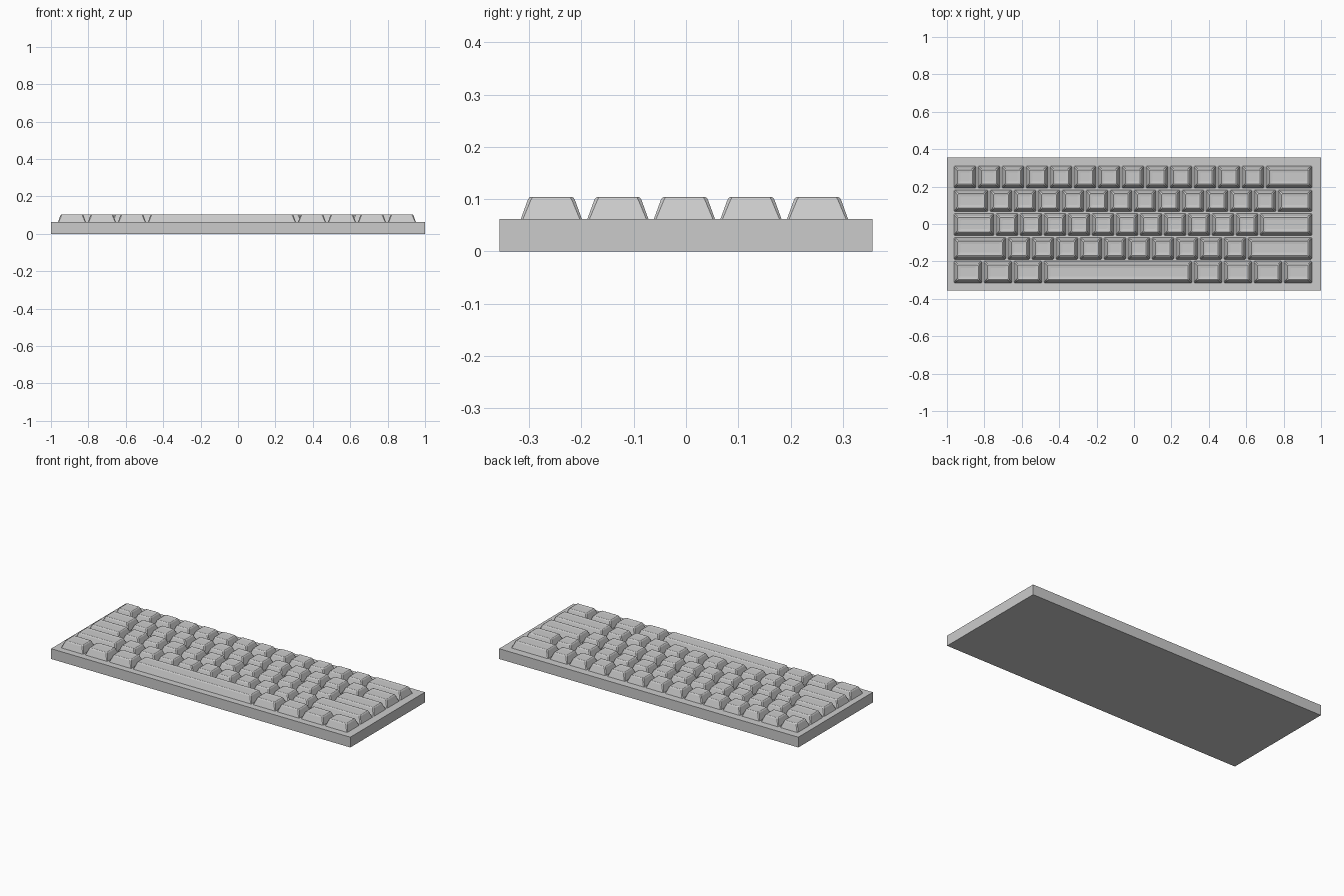
import bpy, bmesh

if "Cube" in bpy.data.objects:
    bpy.data.objects.remove(bpy.data.objects["Cube"])

UNIT = 0.1283          # pitch of a one-unit key
PITCH_Y = 0.1272       # row pitch
GAP = 0.009
LEFT = -0.968
CENTRE_Y = -0.003
BASE_TOP = 0.062

# Each row lists key widths in units, back row first
ROWS = {
    "number": [1] * 13 + [2],
    "upper": [1.5] + [1] * 12 + [1.5],
    "home": [1.75] + [1] * 11 + [2.25],
    "lower": [2.25] + [1] * 10 + [2.75],
    "space": [1.25] * 3 + [6.25] + [1.25] * 4,
}

# Keycap section: inset from the skirt, height, corner chamfer
SECTION = [
    (0.000, 0.060, 0.004),
    (0.014, 0.0985, 0.006),
    (0.0165, 0.1025, 0.006),
    (0.0205, 0.1045, 0.005),
    (0.0245, 0.1030, 0.004),
    (0.0360, 0.1015, 0.004),
]


def ring(bm, hx, hy, z, c):
    pts = [(hx - c, -hy), (hx, -hy + c), (hx, hy - c), (hx - c, hy),
           (-hx + c, hy), (-hx, hy - c), (-hx, -hy + c), (-hx + c, -hy)]
    return [bm.verts.new((x, y, z)) for x, y in pts]


def keycap_mesh(units):
    hx = (units * UNIT - GAP) / 2
    hy = (PITCH_Y - GAP) / 2
    bm = bmesh.new()
    rings = [ring(bm, hx - i, hy - i, z, c) for i, z, c in SECTION]
    for a, b in zip(rings, rings[1:]):
        for k in range(8):
            n = (k + 1) % 8
            bm.faces.new((a[k], a[n], b[n], b[k]))
    bm.faces.new(rings[-1])
    bm.faces.new(rings[0][::-1])
    mesh = bpy.data.meshes.new("keycap")
    bm.to_mesh(mesh)
    bm.free()
    return mesh


# Base plate
bpy.ops.mesh.primitive_cube_add(size=1, location=(0, 0, BASE_TOP / 2))
base = bpy.context.object
base.name = "base_plate"
base.scale = (2, 0.712, BASE_TOP)
bpy.ops.object.transform_apply(location=False, rotation=False, scale=True)

# Keys, sharing one mesh per width
meshes = {}
for r, (row, widths) in enumerate(ROWS.items()):
    x = LEFT
    y = CENTRE_Y + (2 - r) * PITCH_Y
    for i, w in enumerate(widths):
        if w not in meshes:
            meshes[w] = keycap_mesh(w)
        name = "space_bar" if w > 6 else f"{row}_row_key_{i + 1}"
        key = bpy.data.objects.new(name, meshes[w])
        key.location = (x + w * UNIT / 2, y, 0)
        bpy.context.collection.objects.link(key)
        x += w * UNIT
